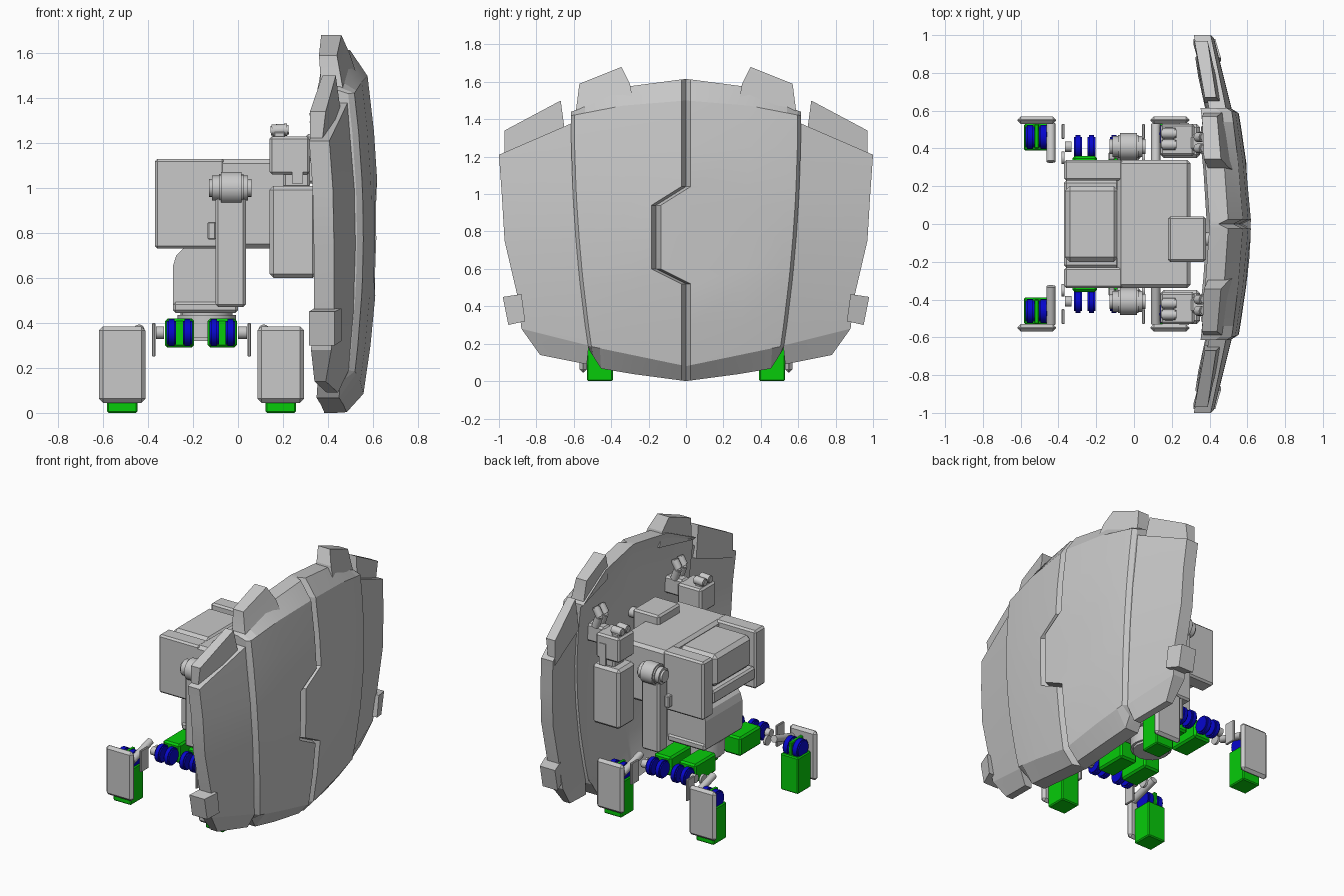
import bpy, bmesh, math
from mathutils import Vector, Matrix

if "Cube" in bpy.data.objects:
    bpy.data.objects.remove(bpy.data.objects["Cube"])


def material(name, rgb):
    m = bpy.data.materials.new(name)
    m.use_nodes = True
    m.diffuse_color = (*rgb, 1)
    m.node_tree.nodes["Principled BSDF"].inputs["Base Color"].default_value = (*rgb, 1)
    return m


GREY = material("plain grey", (0.58, 0.58, 0.58))
GREEN = material("bright green", (0.002, 0.6, 0.003))
BLUE = material("deep blue", (0.002, 0.002, 0.62))


def finish(name, bm, mat, angle=25):
    bmesh.ops.recalc_face_normals(bm, faces=bm.faces)
    mesh = bpy.data.meshes.new(name)
    bm.to_mesh(mesh)
    bm.free()
    ob = bpy.data.objects.new(name, mesh)
    bpy.context.collection.objects.link(ob)
    mesh.materials.append(mat)
    bpy.ops.object.select_all(action="DESELECT")
    ob.select_set(True)
    bpy.context.view_layer.objects.active = ob
    bpy.ops.object.shade_smooth_by_angle(angle=math.radians(angle))
    return ob


def box(name, xs, ys, zs, mat=GREY, bevel=0.012, side=1):
    """Bevelled box from three spans; side=-1 mirrors it in y."""
    ys = sorted(y * side for y in ys)
    bm = bmesh.new()
    bmesh.ops.create_cube(bm, size=1)
    for v in bm.verts:
        v.co = [(a + b) / 2 + c * (b - a) for c, (a, b) in zip(v.co, (xs, ys, zs))]
    if bevel:
        bmesh.ops.bevel(bm, geom=bm.edges[:], offset=bevel, segments=1, affect="EDGES")
    return finish(name, bm, mat)


def rod(name, a, b, radius, mat=GREY, side=1, bevel=0.0):
    """Cylinder between two points."""
    a, b = Vector(a), Vector(b)
    a.y, b.y = a.y * side, b.y * side
    turn = (b - a).to_track_quat("Z", "Y").to_matrix().to_4x4()
    bm = bmesh.new()
    bmesh.ops.create_cone(bm, cap_ends=True, segments=16, radius1=radius, radius2=radius,
                          depth=(b - a).length, matrix=Matrix.Translation((a + b) / 2) @ turn)
    if bevel:
        rims = [e for f in bm.faces if len(f.verts) > 4 for e in f.edges]
        bmesh.ops.bevel(bm, geom=rims, offset=bevel, segments=2, affect="EDGES")
    return finish(name, bm, mat)


def slab(name, rows, side=1):
    """Closed curved plate from rows of (y, z, front x, back x)."""
    bm = bmesh.new()
    front = [[bm.verts.new((f, side * y, z)) for y, z, f, b in r] for r in rows]
    back = [[bm.verts.new((b, side * y, z)) for y, z, f, b in r] for r in rows]
    for g in (front, back):
        for r, s in zip(g, g[1:]):
            for i in range(len(r) - 1):
                bm.faces.new((r[i], r[i + 1], s[i + 1], s[i]))

    def loop(g):
        return (g[0] + [r[-1] for r in g[1:]] + g[-1][-2::-1] + [r[0] for r in g[-2:0:-1]])
    f, b = loop(front), loop(back)
    for i in range(len(f)):
        bm.faces.new((f[i - 1], f[i], b[i], b[i - 1]))
    return finish(name, bm, GREY, 14)


def lerp(points, t):
    """Piecewise linear lookup, clamped at both ends."""
    if t <= points[0][0]:
        return points[0][1]
    for (a, p), (b, q) in zip(points, points[1:]):
        if t <= b:
            return p + (q - p) * (t - a) / (b - a)
    return points[-1][1]


def bow(z):
    return 0.623 - 0.11 * (z - 0.85) ** 2


# Shield centre with jogged groove, sloped rims and chamfered sides
LOW_RIM = [(0, 0), (0.45, 0.06), (0.52, 0.17)]
LOW = [(0, 0.08), (0.53, 0.19)]
HIGH = [(0, 1.5), (0.3, 1.48), (0.61, 1.42)]
HIGH_RIM = [(0, 1.615), (0.3, 1.59), (0.61, 1.44)]
JOG = [(0.52, 0), (0.6, -0.16), (0.94, -0.16), (1.04, 0)]
rows = []
for level in (LOW_RIM, LOW, 0.3, 0.52, 0.6, 0.77, 0.94, 1.04, 1.25, HIGH, HIGH_RIM):
    curved = isinstance(level, list)
    nominal = lerp(level, 0.5) if curved else level
    w = 0.615 - 0.06 * (1.42 - min(nominal, 1.42)) ** 2
    c = lerp(JOG, nominal)
    half = (w, w - 0.018, 0.88 * w, 0.55 * w)
    row = []
    for i, y in enumerate([-h for h in half] + [c - 0.025, c, c + 0.025] + list(half[::-1])):
        z = lerp(level, abs(y)) if curved else level
        x = bow(z) - 0.07 * (abs(y) / 0.6) ** 1.5
        rim = 0.06 if level in (LOW_RIM, HIGH_RIM) else 0
        cut = {0: 0.025, 5: 0.05, 10: 0.025}.get(i, 0)
        row.append((y, z, x - rim - cut, x - 0.14 - rim / 3))
    rows.append(row)
slab("shield_centre", rows)

# Shield wings, crests and clips
WING = [(0.09, 0.53, 0.14, 0.78), (0.19, 0.52, 0.28, 0.88), (0.45, 0.545, 0.45, 0.9),
        (0.75, 0.575, 0.75, 0.97), (1.0, 0.592, 1.0, 0.985), (1.38, 0.608, 1.21, 1.0)]
for side, word in ((1, "back"), (-1, "front")):
    rows = []
    for n, (zi, yi, zo, yo) in enumerate(WING):
        row = []
        for t in (0, 0.5, 1):
            y, z = yi + (yo - yi) * t, zi + (zo - zi) * t
            x = bow(z) - 0.095 - 0.105 * (y - 0.57) / 0.42
            row.append((y, z, x - (0.03 if n == 0 else 0), x - (0.08 if n == 0 else 0.09)))
        rows.append(row)
    slab(word + "_wing", rows, side)
    slab(word + "_upper_crest", [[(0.28, 1.483, 0.535, 0.4), (0.595, 1.425, 0.47, 0.37)],
                                 [(0.3, 1.59, 0.5, 0.39), (0.588, 1.45, 0.465, 0.37)],
                                 [(0.345, 1.68, 0.46, 0.37), (0.57, 1.59, 0.44, 0.36)]], side)
    slab(word + "_wing_crest", [[(0.64, 1.28, 0.465, 0.37), (0.97, 1.17, 0.37, 0.32)],
                                [(0.67, 1.5, 0.435, 0.375), (0.97, 1.34, 0.39, 0.32)]], side)
    slab(word + "_clip", [[(0.86, 0.32, 0.46, 0.34), (0.95, 0.3, 0.43, 0.315)],
                          [(0.88, 0.465, 0.46, 0.34), (0.98, 0.45, 0.43, 0.315)]], side)

# Torso, cockpit and grip
box("torso", (-0.09, 0.3), (-0.34, 0.34), (0.73, 1.13), bevel=0.02)
box("cockpit", (-0.365, -0.08), (-0.2, 0.2), (0.9, 1.12), bevel=0.025)
box("cockpit_sill", (-0.37, -0.08), (-0.23, 0.23), (0.8, 0.89))
box("shield_mount", (0.18, 0.38), (-0.2, 0.04), (1.02, 1.19))
rod("mount_pin", (0.36, -0.08, 1.1), (0.52, -0.08, 1.1), 0.035)

# Pelvis with rounded shoulder, and base
slab("pelvis", [[(-0.2, z, 0, x), (0.2, z, 0, x)] for z, x in
                ((0.47, -0.29), (0.65, -0.29), (0.7, -0.275), (0.735, -0.24), (0.75, -0.2))])
box("pelvis_skirt", (-0.29, 0.0), (-0.21, 0.21), (0.445, 0.495))
rod("base_drum", (-0.14, 0, 0.32), (-0.14, 0, 0.45), 0.13, bevel=0.015)

for side, word in ((1, "back"), (-1, "front")):
    # Torso cheeks and hanging arms
    box(word + "_cheek", (-0.37, -0.06), (0.23, 0.34), (0.73, 1.13), side=side)
    box(word + "_arm", (-0.1, 0.035), (0.34, 0.44), (0.47, 0.96), side=side)
    rod(word + "_shoulder_barrel", (-0.085, 0.41, 1), (0.025, 0.41, 1), 0.072,
        side=side, bevel=0.01)
    rod(word + "_shoulder_axle", (-0.13, 0.41, 1), (0.06, 0.41, 1), 0.055,
        side=side, bevel=0.015)
    box(word + "_arm_bracket", (-0.135, -0.1), (0.34, 0.38), (0.77, 0.85), side=side, bevel=0.005)

    # Shield-side arm blocks with gripping fingers
    box(word + "_lower_block", (0.14, 0.35), (0.35, 0.53), (0.6, 1.01), side=side, bevel=0.018)
    box(word + "_block_neck", (0.2, 0.32), (0.38, 0.5), (1.0, 1.08), side=side)
    box(word + "_upper_block", (0.14, 0.32), (0.36, 0.53), (1.06, 1.23), side=side)
    box(word + "_block_plate", (0.24, 0.29), (0.525, 0.535), (1.02, 1.17), side=side, bevel=0)
    box(word + "_wrist", (0.3, 0.45), (0.39, 0.47), (1.12, 1.24), side=side)
    for y in (0.42, 0.48):
        rod(word + "_finger", (0.145, y, 1.255), (0.225, y, 1.26), 0.027, side=side, bevel=0.006)
        rod(word + "_thumb_base", (0.37, y - 0.02, 1.23), (0.34, y - 0.02, 1.31), 0.026,
            side=side, bevel=0.006)
        rod(word + "_thumb_tip", (0.335, y - 0.02, 1.31), (0.37, y - 0.02, 1.37), 0.026,
            side=side, bevel=0.006)
    box(word + "_finger_link", (0.16, 0.21), (0.4, 0.51), (1.22, 1.25), side=side, bevel=0.005)

    # Legs: hip, linkage and foot
    for out, hip, foot in ((-1, -0.26, -0.515), (1, -0.07, 0.19)):
        box(word + "_hip", (hip - 0.065, hip + 0.065), (0.13, 0.36), (0.29, 0.42), GREEN, side=side)
        for dx in (-0.036, 0.036):
            rod(word + "_hip_disc", (hip + dx - 0.021, 0.41, 0.357),
                (hip + dx + 0.021, 0.41, 0.357), 0.06, BLUE, side, 0.008)
            rod(word + "_knee_disc", (foot + dx - 0.024, 0.46, 0.285),
                (foot + dx + 0.024, 0.46, 0.285), 0.064, BLUE, side, 0.008)
        link = -0.375 if out < 0 else 0.05
        rod(word + "_leg_bar", (hip + 0.07 * out, 0.41, 0.357),
            (link - 0.01 * out, 0.41, 0.357), 0.028, side=side)
        box(word + "_outer_link", (link - 0.008, link + 0.008), (0.45, 0.53), (0.25, 0.4),
            side=side, bevel=0.004)
        rod(word + "_inner_link", (link - 0.008, 0.35, 0.335), (link + 0.008, 0.35, 0.335),
            0.033, side=side)
        rod(word + "_shin_link", (link + 0.065 * out, 0.33, 0.37),
            (link + 0.065 * out, 0.53, 0.31), 0.024, side=side)
        box(word + "_foot", (foot - 0.068, foot + 0.068), (0.39, 0.53), (0, 0.25), GREEN,
            side=side, bevel=0.007)
        box(word + "_knee_spine", (foot - 0.013, foot + 0.013), (0.4, 0.53), (0.24, 0.34), GREEN,
            side=side, bevel=0.005)
        box(word + "_leg_guard", (foot - 0.103, foot + 0.103), (0.53, 0.57), (0.045, 0.385),
            side=side, bevel=0.018)
